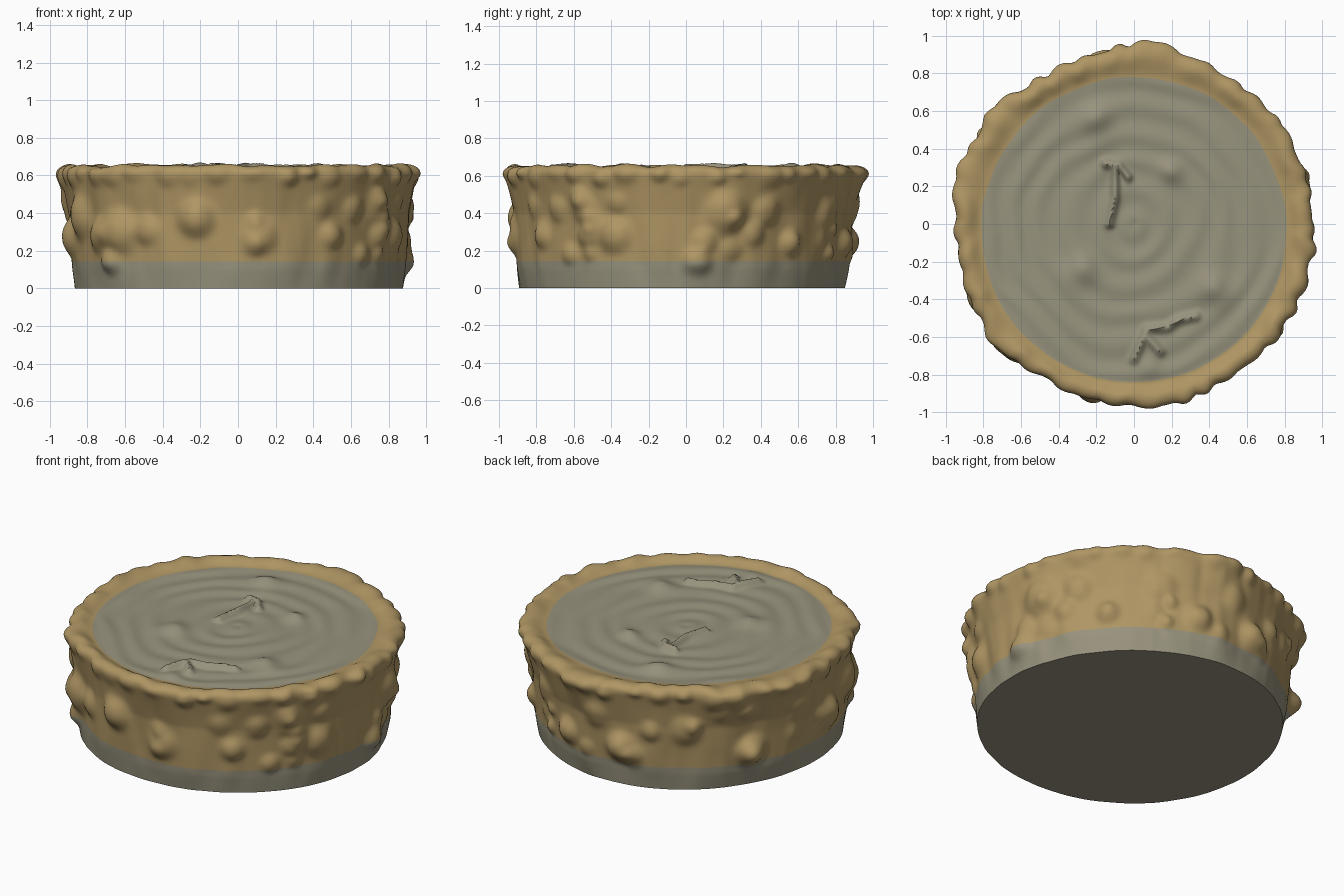
import bpy, bmesh, math, random
from mathutils import noise, Vector

if "Cube" in bpy.data.objects:
    bpy.data.objects.remove(bpy.data.objects["Cube"])

random.seed(4)
N = 288          # columns round the stump

def material(name, rgb):
    m = bpy.data.materials.new(name)
    m.diffuse_color = (*rgb, 1)
    m.use_nodes = True
    m.node_tree.nodes["Principled BSDF"].inputs["Base Color"].default_value = m.diffuse_color
    return m

bark = material("tan bark", (0.43, 0.305, 0.127))
wood = material("grey wood", (0.312, 0.29, 0.205))

# Rim outline: (angle in degrees, radius)
RIM = [(0, .96), (15, .95), (30, .955), (45, .935), (60, .935), (67, .95), (75, .94), (83, .99),
       (92, .945), (105, .935), (120, .915), (135, .945), (144, .985), (150, .97), (165, .97),
       (172, .99), (180, .95), (195, .945), (207, .96), (218, .985), (225, .965), (240, .96),
       (255, .955), (270, .975), (277, .99), (285, .98), (300, .965), (315, .975), (330, .97),
       (345, .965), (360, .96)]
# Bark knobs: (angle, height, size, bulge)
KNOBS = [(256, .37, .085, .07), (227, .30, .10, .07), (218, .28, .08, .05), (238, .31, .07, .04),
         (223, .14, .06, .05), (277, .27, .08, .04), (303, .28, .06, .04), (312, .42, .06, .03),
         (325, .28, .06, .04), (14, .40, .10, .07), (29, .41, .07, .045), (-25, .28, .08, .05),
         (-36, .42, .07, .04), (4, .14, .07, .05), (40, .24, .06, .05), (150, .22, .08, .09),
         (100, .24, .08, .08), (125, .38, .08, .04), (75, .24, .07, .06), (60, .40, .08, .04),
         (172, .42, .09, .04), (190, .27, .09, .06), (205, .38, .10, .06), (90, .42, .07, .03)]
for i in range(26):      # smaller scattered knobs
    KNOBS.append((random.uniform(0, 360), random.uniform(.15, .5),
                  random.uniform(.035, .06), random.uniform(.015, .035)))
# Small lobes along the rim
LOBES = [(i * 360 / 38 + random.uniform(-3, 3), random.uniform(.58, .64),
          random.uniform(.035, .06), random.uniform(.012, .03)) for i in range(38)]
# Soft bumps (x, y, size, height) and ridge lines on the cut top
BUMPS = [(-.2, .56, .09, .035), (.2, .28, .07, .025), (-.28, -.25, .09, .03),
         (.43, -.35, .09, .04), (.08, -.75, .07, .02)]
RIDGES = [[(-.15, .32), (-.08, .31), (-.03, .25)], [(-.1, .3), (-.1, .14), (-.13, 0)],
          [(0, -.72), (.07, -.56), (.18, -.55), (.24, -.51), (.33, -.49)],
          [(.07, -.6), (.14, -.68)]]

def ramp(table, x):
    for (a, u), (b, v) in zip(table, table[1:]):
        if x <= b:
            return u + (v - u) * (x - a) / (b - a)
    return table[-1][1]

def knob_push(knobs, deg, z):
    out = 0
    for a, h, s, b in knobs:
        d = (deg - a + 180) % 360 - 180
        q = ((math.radians(d) * .93) ** 2 + (z - h) ** 2) / s ** 2
        if q < 6:
            out += b * math.exp(-q * q * .5 - q * .5)
    return out

def side_radius(deg, z):
    t = math.radians(deg)
    base = .87 - .03 * math.sin(t) + .01 * math.cos(3 * t + 1)
    rim = ramp(RIM, deg) - .012
    # narrow foot, slight waist, flared rim
    k = ramp([(0, 0), (.1, .18), (.25, .3), (.4, .4), (.52, .75), (.6, 1), (.7, 1)], z)
    c = Vector((math.cos(t) * 5, math.sin(t) * 5, z * 1.8))
    rough = noise.noise(c) * .022 + noise.noise(c * 2.3) * .008
    fade = min(1, z / .12)
    return (base + (rim - base) * k + rough * (.3 + .7 * fade) * (1 - .5 * k)
            + knob_push(KNOBS, deg, z) * fade * .85 + knob_push(LOBES, deg, z))

def seg_dist(x, y, a, b):
    p, q = Vector((x, y)) - Vector(a), Vector(b) - Vector(a)
    f = max(0, min(1, p.dot(q) / q.dot(q)))
    return (p - q * f).length

def top_height(x, y):
    r = math.hypot(x, y)
    w = noise.noise(Vector((x * 3, y * 3, 5)))
    z = .628 + .004 * math.sin(r * 42 + w * 3) + .006 * w
    for bx, by, s, h in BUMPS:
        z += h * math.exp(-((x - bx) ** 2 + (y - by) ** 2) / s ** 2 * 1.3)
    d = min(seg_dist(x, y, a, b) for line in RIDGES for a, b in zip(line, line[1:]))
    return z + .035 * math.exp(-(d / .022) ** 2)

def side_ring(z):
    pts = []
    for i in range(N):
        t = 2 * math.pi * i / N
        r = side_radius(i * 360 / N, z)
        pts.append((r * math.cos(t), r * math.sin(t), z))
    return pts

def rim_ring(f):
    # rounded lip from the side (f=0) to the edge of the cut face (f=1)
    pts = []
    for i in range(N):
        t = 2 * math.pi * i / N
        ro = side_radius(i * 360 / N, .61)
        ri = .81 - .03 * math.sin(t) + .008 * noise.noise(Vector((math.cos(t) * 4, math.sin(t) * 4, 2)))
        r = ro + (ri - ro) * f
        zi = top_height(ri * math.cos(t), ri * math.sin(t))
        crest = .655 + .018 * noise.noise(Vector((math.cos(t) * 7, math.sin(t) * 7, 9)))
        if f < .4:
            z = .61 + (crest - .61) * math.sqrt(1 - (1 - f / .4) ** 2)
        else:
            s = (f - .4) / .6
            z = crest + (zi - crest) * s * s * (3 - 2 * s)
        pts.append((r * math.cos(t), r * math.sin(t), z))
    return pts

# Stack the rings: foot, bark, rounded lip, cut face
LOW, MID, LIP, FACE = 10, 32, 14, 56
rings = [side_ring(.143 * i / LOW) for i in range(LOW)]
rings += [side_ring(.143 + (.61 - .143) * i / MID) for i in range(MID + 1)]
rings += [rim_ring((i / LIP) ** 1.5) for i in range(1, LIP + 1)]
edge = rings[-1]
for i in range(1, FACE):
    s = 1 - i / FACE
    rings.append([(x * s, y * s, top_height(x * s, y * s)) for x, y, _ in edge])

bm = bmesh.new()
rows = [[bm.verts.new(p) for p in ring] for ring in rings]
for j in range(len(rows) - 1):
    for i in range(N):
        k = (i + 1) % N
        f = bm.faces.new((rows[j][i], rows[j][k], rows[j + 1][k], rows[j + 1][i]))
        f.material_index = 0 if LOW <= j < LOW + MID + LIP else 1
top = bm.verts.new((0, 0, top_height(0, 0)))
bottom = bm.verts.new((0, 0, 0))
for i in range(N):
    k = (i + 1) % N
    bm.faces.new((rows[-1][i], rows[-1][k], top)).material_index = 1
    bm.faces.new((rows[0][k], rows[0][i], bottom)).material_index = 1

mesh = bpy.data.meshes.new("tree_stump")
bm.to_mesh(mesh)
bm.free()
stump = bpy.data.objects.new("tree_stump", mesh)
bpy.context.collection.objects.link(stump)
mesh.materials.append(bark)
mesh.materials.append(wood)

# Smooth shading with a sharp foot edge
bpy.context.view_layer.objects.active = stump
stump.select_set(True)
bpy.ops.object.shade_smooth_by_angle(angle=math.radians(55))
